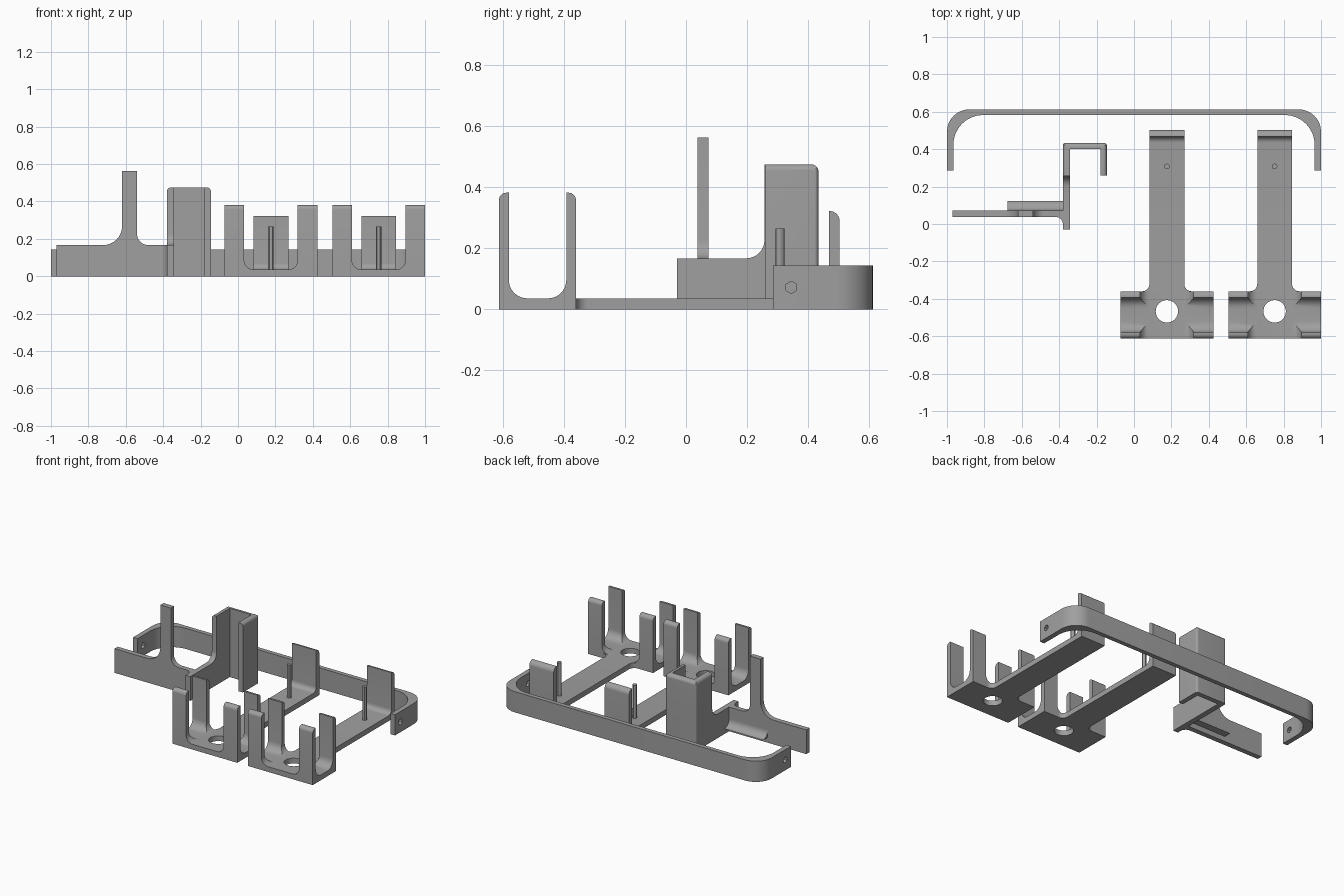
import bpy, bmesh, math
from mathutils import Vector

cube = bpy.data.objects.get("Cube")
if cube:
    bpy.data.objects.remove(cube, do_unlink=True)

grey = bpy.data.materials.new("plain grey")
grey.use_nodes = True
grey.diffuse_color = (0.35, 0.35, 0.35, 1)
grey.node_tree.nodes["Principled BSDF"].inputs["Base Color"].default_value = (0.35, 0.35, 0.35, 1)


def outline(points, steps=8):
    """Round the square corners that carry a radius as a third value."""
    result = []
    for i, point in enumerate(points):
        p = Vector(point[:2])
        if len(point) == 2:
            result.append(p)
            continue
        r = point[2]
        to_prev = (Vector(points[i - 1][:2]) - p).normalized()
        to_next = (Vector(points[(i + 1) % len(points)][:2]) - p).normalized()
        centre = p + (to_prev + to_next) * r
        for k in range(steps + 1):
            a = math.pi / 2 * k / steps
            result.append(centre - r * (to_next * math.cos(a) + to_prev * math.sin(a)))
    return result


def prism(name, plane, points, low, high):
    """Extrude a rounded outline lying in the given plane between two depths."""
    place = {"xy": lambda u, v, w: (u, v, w),
             "xz": lambda u, v, w: (u, w, v),
             "yz": lambda u, v, w: (w, u, v)}[plane]
    bm = bmesh.new()
    base = bm.faces.new([bm.verts.new(place(p.x, p.y, low)) for p in outline(points)])
    moved = bmesh.ops.extrude_face_region(bm, geom=[base])["geom"]
    verts = [g for g in moved if isinstance(g, bmesh.types.BMVert)]
    bmesh.ops.translate(bm, verts=verts, vec=Vector(place(0, 0, high - low)))
    bmesh.ops.recalc_face_normals(bm, faces=bm.faces)
    mesh = bpy.data.meshes.new(name)
    bm.to_mesh(mesh)
    bm.free()
    mesh.materials.append(grey)
    obj = bpy.data.objects.new(name, mesh)
    bpy.context.collection.objects.link(obj)
    return obj


def disc(name, plane, u, v, r, low, high, sides):
    ring = [(u + r * math.sin(2 * math.pi * i / sides), v + r * math.cos(2 * math.pi * i / sides))
            for i in range(sides)]
    return prism(name, plane, ring, low, high)


def combine(obj, tool, operation):
    """Apply a boolean and discard the tool."""
    mod = obj.modifiers.new("combine", "BOOLEAN")
    mod.operation, mod.object, mod.solver = operation, tool, "EXACT"
    bpy.context.view_layer.objects.active = obj
    bpy.ops.object.modifier_apply(modifier=mod.name)
    bpy.data.objects.remove(tool, do_unlink=True)
    return obj


parts = []

# Long back band with returned ends and a screw hole in each end
band = prism("back_band", "xy", [
    (-1, .285), (-1, .613, .12), (1, .613, .12), (1, .285),
    (.966, .285), (.966, .583, .16), (-.966, .583, .16), (-.966, .285)], 0, .143)
combine(band, disc("screw_hole", "yz", .345, .072, .02, -1.1, 1.1, 6), "DIFFERENCE")
parts.append(band)

# Two matching clips: four-post cradle, strip with end tab, and locating peg
T = .036
for side, cx in (("right", .176), ("left", .752)):
    cradle = prism(side + "_cradle", "yz", [
        (-.613, 0), (-.613, .382, .025), (-.58, .382), (-.58, T, .06),
        (-.392, T, .06), (-.392, .382), (-.36, .382, .025), (-.36, 0)], -.248, .248)
    slot = prism("slot", "xz", [(-.143, T, .05), (.143, T, .05), (.143, .5), (-.143, .5)], -.7, -.3)
    combine(cradle, slot, "DIFFERENCE")
    combine(cradle, disc("base_hole", "xy", 0, -.467, .06, -.1, .2, 32), "DIFFERENCE")

    strip = prism(side + "_strip", "yz", [
        (-.36, 0), (.503, 0), (.503, .322, .033), (.468, .322), (.468, T, .034), (-.36, T)], -.2, .2)
    plan = prism("plan", "xy", [
        (-.18, -.4), (-.18, -.36), (-.093, -.36, .04), (-.093, .6),
        (.093, .6), (.093, -.36, .04), (.18, -.36), (.18, -.4)], -.1, .5)
    combine(strip, plan, "INTERSECT")

    peg = disc(side + "_peg", "xy", 0, .308, .015, .03, .265, 12)
    for obj in (cradle, strip, peg):
        obj.location.x = cx
        parts.append(obj)

# Bracket front plate with its tall blended post
parts.append(prism("bracket_front_plate", "xz", [
    (-.97, 0), (-.97, .167), (-.62, .167, .1), (-.62, .562),
    (-.54, .562), (-.54, .167, .06), (-.38, .167), (-.38, 0)], .038, .073))

# Bracket side plate that rises into an upright channel
channel = prism("bracket_channel", "xy", [
    (-.38, -.03), (-.38, .434, .012), (-.145, .434, .015), (-.145, .26),
    (-.178, .26), (-.178, .4), (-.343, .4), (-.343, -.03)], 0, .6)
combine(channel, prism("side_shape", "yz", [
    (-.1, -.1), (-.1, .167), (.257, .167, .06), (.257, .475), (.434, .475, .025), (.434, -.1)],
    -.5, 0), "INTERSECT")
combine(channel, prism("front_shape", "xz", [
    (-.38, -.1), (-.38, .475, .022), (-.145, .475, .022), (-.145, -.1)], -.2, .6), "INTERSECT")
parts.append(channel)

# Tray floor sweeping up to the channel wall
tray = prism("bracket_tray", "xz", [
    (-.75, 0), (-.75, T), (-.38, T, .11), (-.38, .147), (-.37, .147), (-.37, 0)], 0, .5)
combine(tray, prism("tray_plan", "xy", [
    (-.721, .073), (-.675, .073, .045), (-.675, .38), (-.38, .38, .053),
    (-.38, .434), (-.37, .434), (-.37, .073)], -.1, .5), "INTERSECT")
parts.append(tray)

# Blends between tray, front plate and side plate
parts.append(prism("tray_blend", "yz", [
    (.1235, T), (.073, T, .05), (.073, .0865), (.066, .0865), (.066, T)], -.675, -.375))
parts.append(prism("corner_blend", "xy", [
    (-.4205, .038), (-.38, .038, .04), (-.38, -.0025), (-.37, -.0025),
    (-.37, .05), (-.4205, .05)], 0, .167))

# Smooth the curved blends and keep the edges crisp
bpy.ops.object.select_all(action="DESELECT")
for obj in parts:
    obj.select_set(True)
bpy.context.view_layer.objects.active = parts[0]
bpy.ops.object.shade_smooth_by_angle(angle=math.radians(30))
